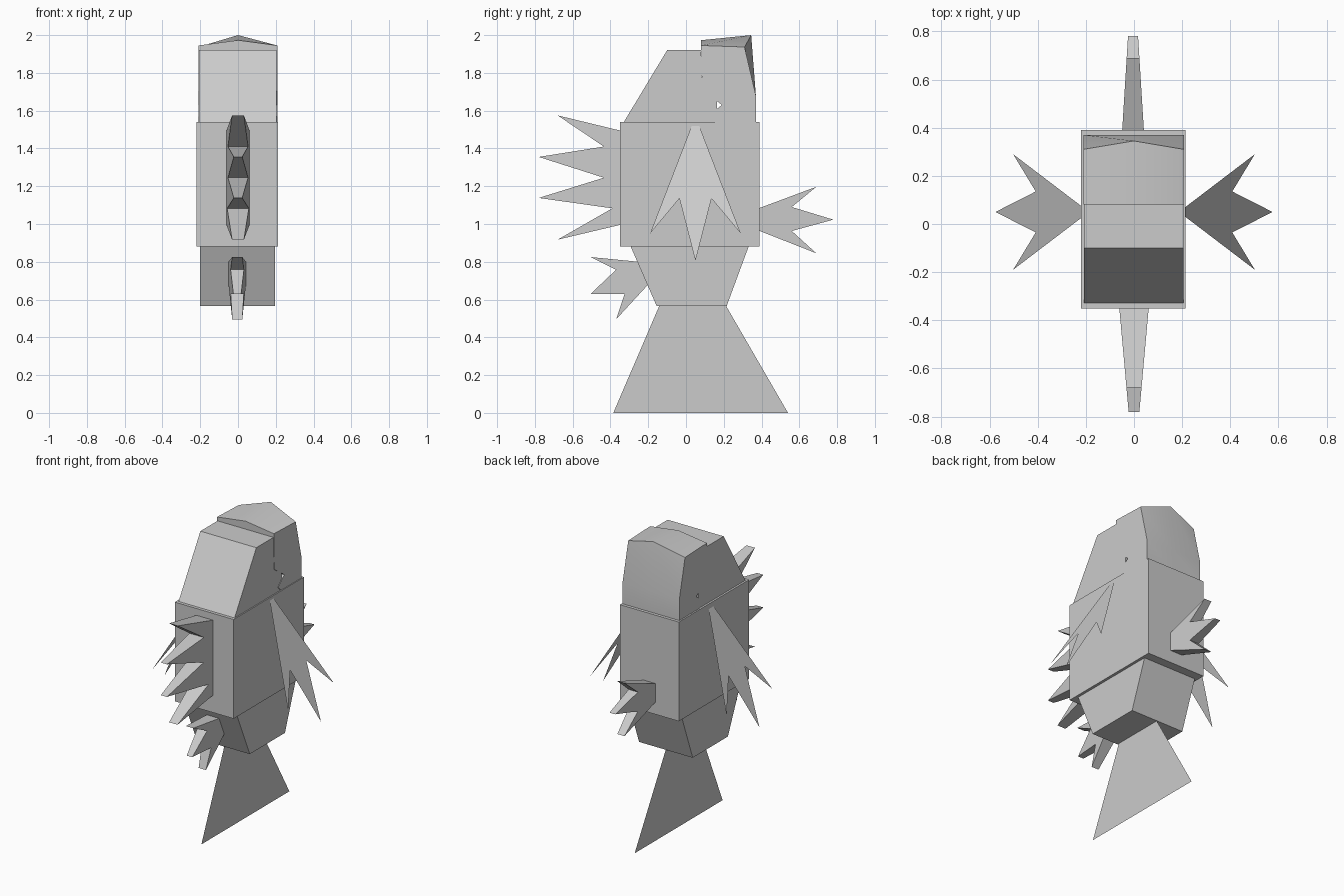
import bpy, bmesh, math
from mathutils import Vector

cube = bpy.data.objects.get("Cube")
if cube:
    bpy.data.objects.remove(cube, do_unlink=True)

GREY = (0.6, 0.6, 0.6, 1.0)
mat = bpy.data.materials.new("plain grey")
mat.use_nodes = True
mat.diffuse_color = GREY
mat.node_tree.nodes["Principled BSDF"].inputs["Base Color"].default_value = GREY


def finish(name, bm, smooth=False):
    bmesh.ops.recalc_face_normals(bm, faces=bm.faces[:])
    mesh = bpy.data.meshes.new(name)
    bm.to_mesh(mesh)
    bm.free()
    mesh.materials.append(mat)
    if smooth:
        mesh.shade_smooth()
        mesh.set_sharp_from_angle(angle=math.radians(30))
    obj = bpy.data.objects.new(name, mesh)
    bpy.context.collection.objects.link(obj)
    return obj


def loft(name, sections, smooth=False):
    """Bridge matching point loops and cap both ends."""
    bm = bmesh.new()
    rings = [[bm.verts.new(p) for p in s] for s in sections]
    n = len(rings[0])
    for a, b in zip(rings, rings[1:]):
        for i in range(n):
            j = (i + 1) % n
            bm.faces.new((a[i], a[j], b[j], b[i]))
    bm.faces.new(rings[0])
    bm.faces.new(rings[-1])
    return finish(name, bm, smooth)


def slab(name, profile, x0, x1):
    """Side profile (y, z) extruded across the width."""
    return loft(name, [[(x, y, z) for y, z in profile] for x in (x0, x1)])


def sheet(name, points):
    bm = bmesh.new()
    bm.faces.new([bm.verts.new(p) for p in points])
    return finish(name, bm)


def spiny_fin(name, profile, root, outward, thick, taper, x=0.0):
    """Side profile whose thickness shrinks with distance from the root."""
    out = Vector(outward).normalized()
    base = Vector(root)

    def half(p):
        return thick - taper * (Vector(p) - base).dot(out)

    return loft(name, [[(x + s * half(p), *p) for p in profile] for s in (-1, 1)])


# trunk of the fish, standing head up
slab("body", [(-0.35, 0.88), (0.39, 0.88), (0.39, 1.54), (-0.35, 1.54)], -0.22, 0.213)
slab("tail_base", [(-0.155, 0.565), (0.215, 0.565), (0.335, 0.89), (-0.297, 0.89)], -0.2, 0.195)

# head with a jagged mouth line, and the jaw behind it
mouth = [(0.085, 1.705), (0.165, 1.65)]
mouth_end = [(0.165, 1.61), (0.125, 1.57), (0.165, 1.53)]
slab("head", [(-0.335, 1.53), (-0.1, 1.92), (0.08, 1.92)] + mouth + mouth_end, -0.207, 0.205)

mouth_notch = [(0.19, 1.63)]
jaw_back = [(0.37, 1.53), (0.37, 1.68)]
lower = mouth + mouth_notch + mouth_end + jaw_back
side = [(0.08, 1.945)] + lower + [(0.31, 1.937)]
ridge = [(0.08, 1.973)] + lower + [(0.345, 2.0)]
loft("jaw", [[(x, y, z) for y, z in p]
             for x, p in ((-0.21, side), (0, ridge), (0.208, side))], smooth=True)

# flat tail fin
sheet("tail_fin", [(0, -0.385, 0), (0, 0.54, 0), (0, 0.21, 0.57), (0, -0.14, 0.57)])

# three-pointed side fins, sloping away from the body
side_fin = [(0.03, 1.52), (0.07, 1.52), (0.29, 0.95), (0.135, 1.135),
            (0.05, 0.805), (-0.035, 1.135), (-0.19, 0.95)]
for label, s in (("left", 1), ("right", -1)):
    sheet(label + "_side_fin",
          [(s * (0.213 + 0.507 * (1.52 - z)), y, z) for y, z in side_fin])

# thick spiny fins along the front and back edges
spiny_fin("dorsal_fin",
          [(-0.32, 1.495), (-0.35, 1.495), (-0.68, 1.575), (-0.435, 1.41), (-0.78, 1.355),
           (-0.435, 1.245), (-0.78, 1.138), (-0.39, 1.083), (-0.68, 0.917),
           (-0.35, 0.995), (-0.32, 0.995)],
          (-0.35, 1.25), (-1, 0), 0.061, 0.09)
spiny_fin("small_front_fin",
          [(-0.2, 0.797), (-0.25, 0.8), (-0.505, 0.825), (-0.37, 0.758), (-0.505, 0.63),
           (-0.325, 0.63), (-0.37, 0.495), (-0.2, 0.68), (-0.15, 0.69)],
          (-0.25, 0.8), (-0.92, -0.38), 0.046, 0.085, x=-0.004)
spiny_fin("back_fin",
          [(0.36, 1.085), (0.39, 1.085), (0.69, 1.197), (0.56, 1.09), (0.78, 1.023),
           (0.56, 0.963), (0.69, 0.845), (0.39, 0.963), (0.36, 0.963)],
          (0.39, 1.02), (1, 0), 0.045, 0.062, x=-0.004)
